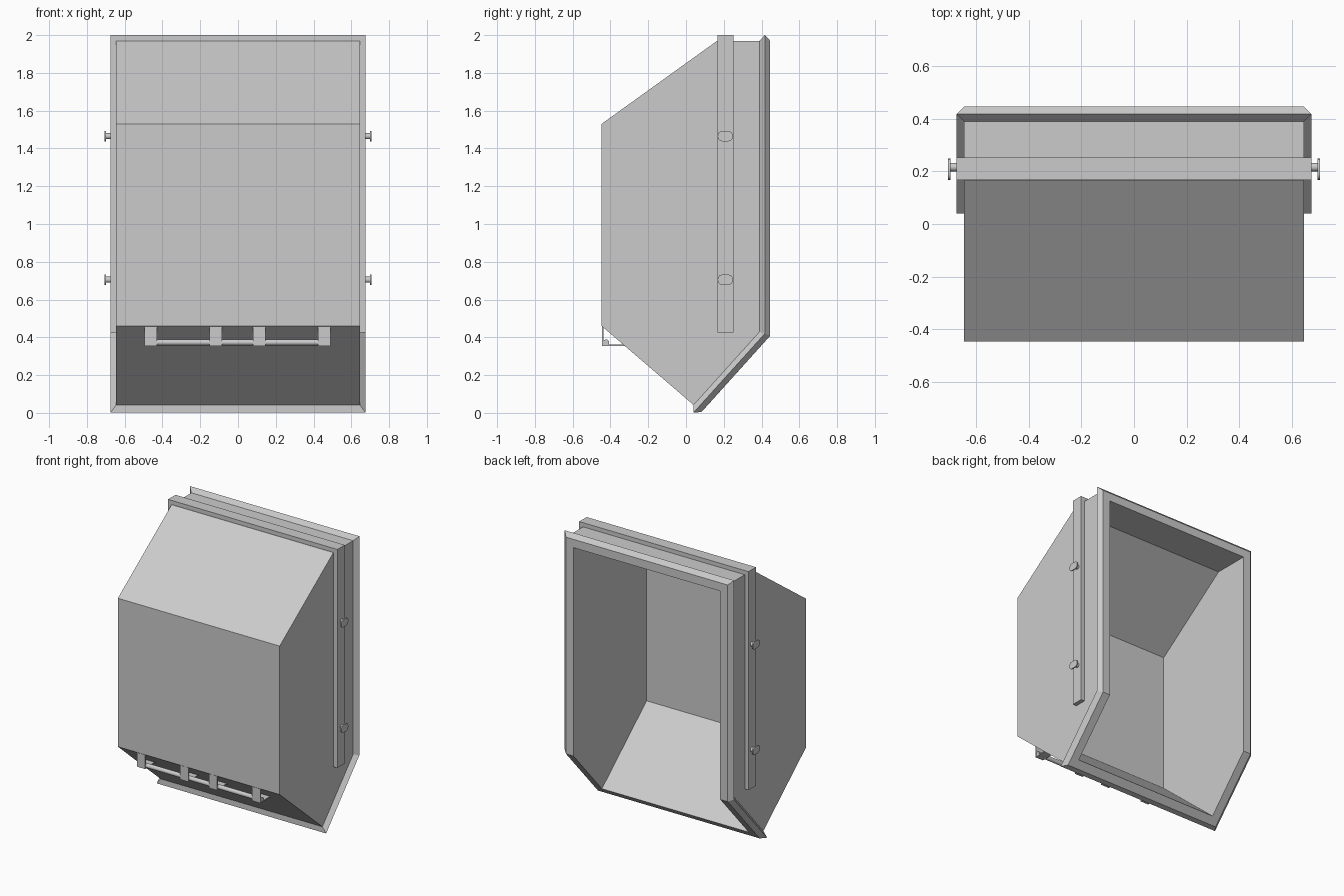
import bpy, bmesh, math
from mathutils import Vector

if "Cube" in bpy.data.objects:
    bpy.data.objects.remove(bpy.data.objects["Cube"])


def add_mesh(name, verts, faces):
    bm = bmesh.new()
    vs = [bm.verts.new(v) for v in verts]
    for f in faces:
        bm.faces.new([vs[i] for i in f])
    bmesh.ops.recalc_face_normals(bm, faces=bm.faces)
    me = bpy.data.meshes.new(name)
    bm.to_mesh(me)
    bm.free()
    ob = bpy.data.objects.new(name, me)
    bpy.context.collection.objects.link(ob)
    return ob


def prism(name, pts, a, b, place):
    """Extrude a 2D outline from depth a to depth b; place maps (u, v, depth) to xyz."""
    n = len(pts)
    verts = [place(u, v, d) for d in (a, b) for u, v in pts]
    faces = [list(range(n)), list(range(n, 2 * n))]
    faces += [(i, (i + 1) % n, n + (i + 1) % n, n + i) for i in range(n)]
    return add_mesh(name, verts, faces)


def along_x(u, v, d):
    return (d, u, v)


def circle(cy, cz, r, n=16):
    return [(cy + r * math.cos(2 * math.pi * i / n),
             cz + r * math.sin(2 * math.pi * i / n)) for i in range(n)]


def smooth(ob):
    bpy.context.view_layer.objects.active = ob
    ob.select_set(True)
    bpy.ops.object.shade_smooth_by_angle(angle=math.radians(40))
    ob.select_set(False)


W, WALL, RIM = 0.645, 0.06, 0.03


# Hood shell: outer skin, mitred rim around the open back, inner skin
def rim_ring(out, depth):
    """Right then left points of the opening, moved outward and backward."""
    x = W + out
    side = [(0.39 + depth, 1.97 + out),
            (0.39 + depth, 0.43 - 0.387 * depth),
            (0.04 - 0.673 * out + 0.74 * depth, 0.042 - 0.74 * out - 0.673 * depth)]
    return [(x, y, z) for y, z in side] + [(-x, y, z) for y, z in reversed(side)]


verts, faces = [], []
for out, depth in ((0, 0), (RIM, 0.027), (0, 0.056), (-WALL, 0.056)):
    verts += rim_ring(out, depth)
for k in range(3):
    for i in range(6):
        j = (i + 1) % 6
        faces.append((6 * k + i, 6 * k + j, 6 * k + 6 + j, 6 * k + 6 + i))

skins = ((0, W, [(0.165, 1.97), (-0.447, 1.53), (-0.447, 0.46)]),
         (18, W - WALL, [(0.185, 1.91), (-0.387, 1.499), (-0.387, 0.488)]))
for start, x, profile in skins:
    n = len(verts)
    verts += [(x, y, z) for y, z in profile] + [(-x, y, z) for y, z in profile]
    right = [start, n, n + 1, n + 2, start + 2]
    left = [start + 5, n + 3, n + 4, n + 5, start + 3]
    faces += [right + [start + 1], left + [start + 4]]
    for i in range(4):
        faces.append((right[i], right[i + 1], left[i + 1], left[i]))
add_mesh("hood_shell", verts, faces)

# Raised band over the top and down both sides
T, B = W + RIM, 0.425
band = [(-T, B), (-T, 2.0), (T, 2.0), (T, B), (W, B), (W, 1.97), (-W, 1.97), (-W, B)]
prism("side_band", band, 0.167, 0.252, lambda u, v, d: (u, d, v))

# Pegs with rounded head plates on both sides
for side, s in (("right", 1), ("left", -1)):
    for level, z in (("upper", 1.465), ("lower", 0.705)):
        stem = prism(f"{side}_{level}_peg_stem", circle(0.216, z, 0.016),
                     s * 0.67, s * 0.70, along_x)
        smooth(stem)
        head = []
        for q, (cy, cz) in enumerate(((1, 1), (-1, 1), (-1, -1), (1, -1))):
            for k in range(5):
                a = (q + k / 4) * math.pi / 2
                head.append((0.208 + cy * 0.017 + 0.023 * math.cos(a),
                             z + cz * 0.004 + 0.023 * math.sin(a)))
        smooth(prism(f"{side}_{level}_peg_head", head, s * 0.698, s * 0.706, along_x))

# Handle bar under the front edge
smooth(prism("handle_bar", circle(-0.423, 0.373, 0.016), -0.488, 0.488, along_x))

# L-shaped brackets holding the bar
bracket = [(-0.444, 0.46), (-0.444, 0.355), (-0.325, 0.355), (-0.335, 0.363),
           (-0.436, 0.363), (-0.436, 0.451)]
for i, x in enumerate((-0.463, -0.118, 0.112, 0.457)):
    prism(f"bar_bracket_{i + 1}", bracket, x - 0.033, x + 0.033, along_x)
